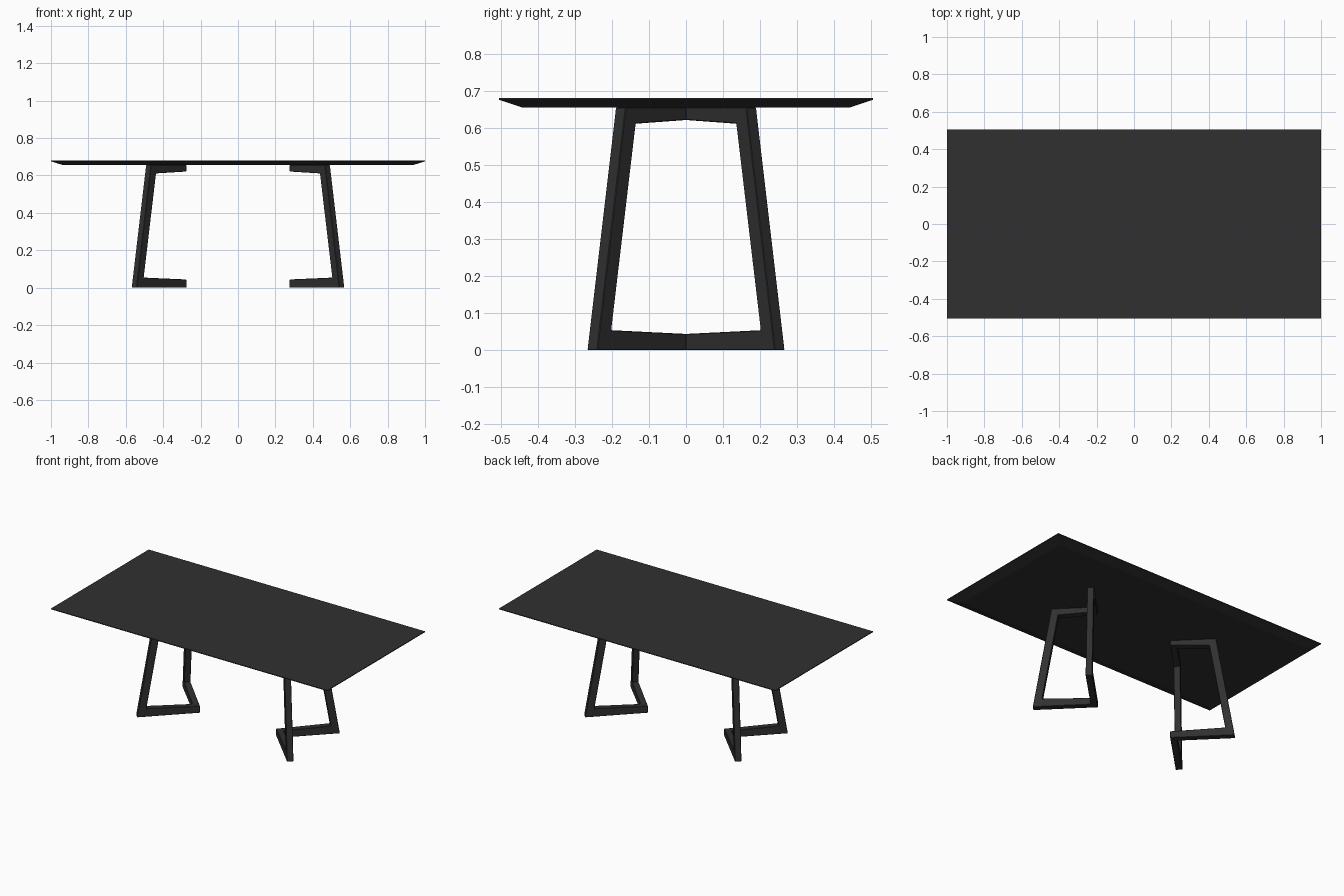
import bpy, bmesh

if "Cube" in bpy.data.objects:
    bpy.data.objects.remove(bpy.data.objects["Cube"])

dark = bpy.data.materials.new("dark_lacquer")
dark.diffuse_color = (0.03, 0.03, 0.03, 1)
dark.use_nodes = True
dark.node_tree.nodes["Principled BSDF"].inputs["Base Color"].default_value = dark.diffuse_color


def make_object(name, bm):
    bmesh.ops.recalc_face_normals(bm, faces=bm.faces)
    mesh = bpy.data.meshes.new(name)
    bm.to_mesh(mesh)
    bm.free()
    mesh.materials.append(dark)
    obj = bpy.data.objects.new(name, mesh)
    bpy.context.collection.objects.link(obj)
    return obj


def bridge(bm, a, b):
    n = len(a)
    for i in range(n):
        j = (i + 1) % n
        bm.faces.new((a[i], a[j], b[j], b[i]))


# Table top: thin edge, underside sloping in to a smaller flat
bm = bmesh.new()
rings = []
for hx, hy, z in ((0.935, 0.442, 0.655), (1.0, 0.505, 0.676), (1.0, 0.505, 0.681)):
    rings.append([bm.verts.new((sx * hx, sy * hy, z))
                  for sx, sy in ((-1, -1), (1, -1), (1, 1), (-1, 1))])
bridge(bm, rings[0], rings[1])
bridge(bm, rings[1], rings[2])
bm.faces.new(rings[0])
bm.faces.new(rings[2])
make_object("table_top", bm)

# Half-frame profile on a 45 degree vertical plane: (y on the far face, z)
PROFILE = [(0, 0), (0.267, 0), (0.190, 0.655), (0, 0.655),
           (0, 0.621), (0.162, 0.611), (0.228, 0.054), (0, 0.044)]
APEX_NEAR, APEX_FAR, SHIFT = 0.275, 0.330, 0.0275


def leg_frame(name, side):
    bm = bmesh.new()
    near, far = [], []
    for y, z in PROFILE:
        y2 = max(y - SHIFT, 0)
        near.append(bm.verts.new((side * (APEX_NEAR + y), y, z)))
        far.append(bm.verts.new((side * (APEX_FAR + y2), y2, z)))
    bm.faces.new(near)
    bm.faces.new(far)
    n = len(PROFILE)
    for i in range(n):
        j = (i + 1) % n
        if PROFILE[i][0] == 0 and PROFILE[j][0] == 0:
            continue  # mitre on the mirror plane stays open
        bm.faces.new((near[i], near[j], far[j], far[i]))
    obj = make_object(name, bm)
    # Second arm of the V, then slightly softened edges
    mirror = obj.modifiers.new("mirror", 'MIRROR')
    mirror.use_axis = (False, True, False)
    mirror.use_clip = True
    bevel = obj.modifiers.new("bevel", 'BEVEL')
    bevel.width = 0.002
    bevel.segments = 1
    bevel.limit_method = 'ANGLE'
    return obj


leg_frame("left_leg_frame", -1)
leg_frame("right_leg_frame", 1)
